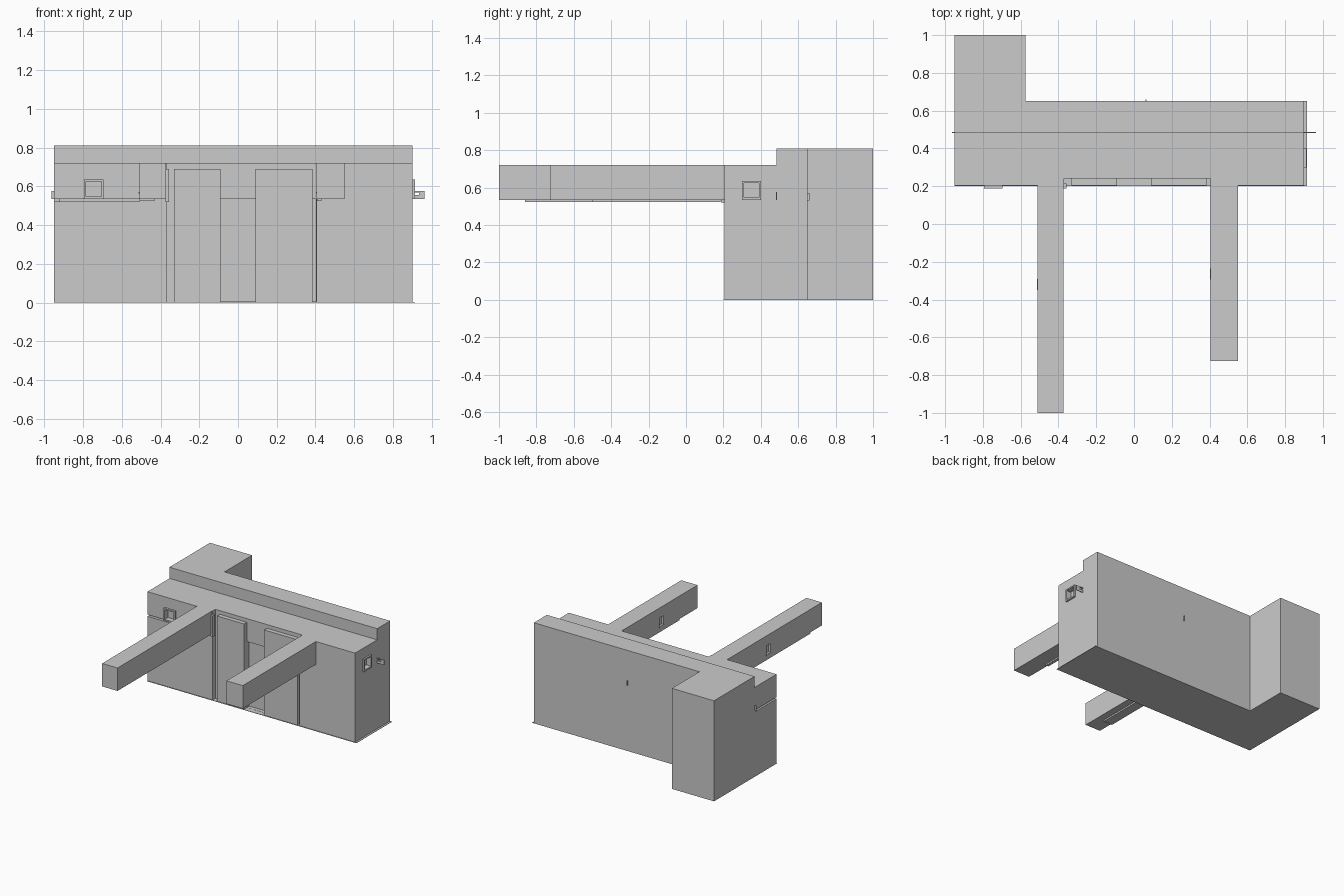
import bpy, bmesh

if "Cube" in bpy.data.objects:
    bpy.data.objects.remove(bpy.data.objects["Cube"])


def box(name, x, y, z):
    bm = bmesh.new()
    bmesh.ops.create_cube(bm, size=1)
    for v in bm.verts:
        v.co = [r[0] if c < 0 else r[1] for c, r in zip(v.co, (x, y, z))]
    me = bpy.data.meshes.new(name)
    bm.to_mesh(me)
    bm.free()
    ob = bpy.data.objects.new(name, me)
    bpy.context.collection.objects.link(ob)
    return ob


def prism(name, outline, z0, z1):
    """Extrude a flat xy outline upwards."""
    bm = bmesh.new()
    face = bm.faces.new([bm.verts.new((x, y, z0)) for x, y in outline])
    top = bmesh.ops.extrude_face_region(bm, geom=[face])["geom"]
    for v in top:
        if isinstance(v, bmesh.types.BMVert):
            v.co.z = z1
    bmesh.ops.recalc_face_normals(bm, faces=bm.faces)
    me = bpy.data.meshes.new(name)
    bm.to_mesh(me)
    bm.free()
    ob = bpy.data.objects.new(name, me)
    bpy.context.collection.objects.link(ob)
    return ob


def cut(target, x, y, z):
    cutter = box("opening_cutter", x, y, z)
    cutter.hide_render = True
    cutter.hide_set(True)
    mod = target.modifiers.new("opening", 'BOOLEAN')
    mod.operation = 'DIFFERENCE'
    mod.solver = 'EXACT'
    mod.object = cutter


L, R = -0.95, 0.9

# Lower front range with the shallow entrance recess
front = prism("front_range", [(L, 0.205), (-0.37, 0.205), (-0.37, 0.24), (0.405, 0.24),
                              (0.405, 0.205), (R, 0.205), (R, 0.485), (L, 0.485)], 0, 0.72)

# L-shaped taller rear block
prism("rear_block", [(L, 0.485), (R, 0.485), (R, 0.65), (-0.575, 0.65),
                     (-0.575, 1.0), (L, 1.0)], 0, 0.81)

# Thin floor slab
box("floor_slab", (L, 0.915), (0.2, 0.65), (0, 0.003))

# Entrance panels
for x in ((-0.33, -0.09), (0.09, 0.385)):
    box("entrance_panel", x, (0.205, 0.245), (0, 0.69))
box("entrance_jamb", (-0.375, -0.357), (0.187, 0.215), (0.52, 0.69))

# Openings: low doorways, floor gap, front and side windows
cut(front, (-0.09, 0.09), (0.2, 0.27), (0.004, 0.535))
cut(front, (0.385, 0.404), (0.23, 0.27), (0.004, 0.535))
cut(front, (-0.96, -0.51), (0.19, 0.23), (0.522, 0.535))
cut(front, (-0.96, -0.925), (0.225, 0.475), (0.522, 0.535))
cut(front, (-0.785, -0.705), (0.19, 0.23), (0.547, 0.625))
cut(front, (0.87, 0.92), (0.31, 0.39), (0.547, 0.625))

# Elevated walkways with underside strips and side windows
for x0, x1, y0, wy in ((-0.51, -0.373, -1.0, -0.32), (0.405, 0.55, -0.725, -0.265)):
    beam = box("walkway", (x0, x1), (y0, 0.21), (0.535, 0.72))
    cut(beam, (x0 - 0.02, x0 + 0.015), (wy - 0.025, wy + 0.025), (0.57, 0.64))
    box("walkway_sill", (x0 - 0.003, x0 + 0.01), (wy - 0.03, wy + 0.03), (0.562, 0.57))
box("underside_strip", (-0.508, -0.43), (-0.86, 0.185), (0.523, 0.537))
box("underside_strip", (0.407, 0.43), (-0.5, 0.185), (0.523, 0.537))

# Window frames
for z in ((0.535, 0.547), (0.625, 0.635)):
    box("front_window_rail", (-0.795, -0.695), (0.188, 0.206), z)
    box("side_window_rail", (R - 0.002, 0.913), (0.3, 0.4), z)
for a in (0, 0.09):
    box("front_window_post", (-0.795 + a, -0.785 + a), (0.188, 0.206), (0.535, 0.635))
    box("side_window_post", (R - 0.002, 0.913), (0.3 + a, 0.31 + a), (0.535, 0.635))

# Small hanging plates on the side and back walls
box("side_plate_right", (R - 0.002, 0.963), (0.481, 0.486), (0.535, 0.555))
box("side_bracket_right", (R - 0.002, 0.963), (0.481, 0.486), (0.568, 0.576))
box("side_post_right", (0.935, 0.963), (0.481, 0.486), (0.55, 0.576))
box("side_plate_left", (-0.963, L + 0.002), (0.481, 0.486), (0.535, 0.576))
box("back_plate", (0.062, 0.067), (0.645, 0.66), (0.53, 0.57))
